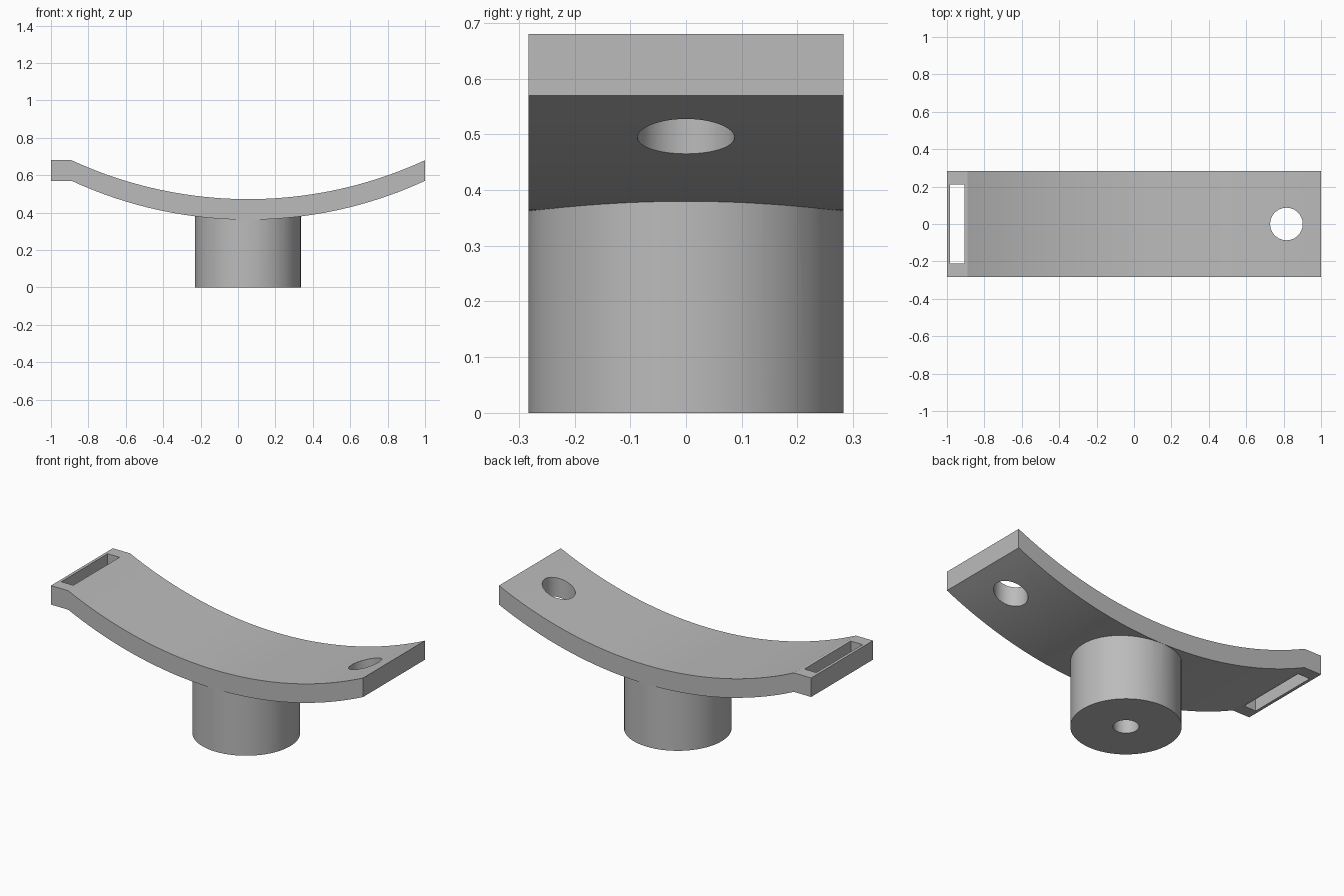
import bpy, bmesh, math

cube = bpy.data.objects.get("Cube")
if cube:
    bpy.data.objects.remove(cube, do_unlink=True)

HALF_WIDTH = 0.283
THICK = 0.11
MID_X = 0.055          # middle of the curved span
HALF_SPAN = 0.945
LOW_Z, HIGH_Z = 0.472, 0.68
SAG = HIGH_Z - LOW_Z
RADIUS = (HALF_SPAN ** 2 + SAG ** 2) / (2 * SAG)
STEPS = 40

grey = bpy.data.materials.new("plain grey")
grey.use_nodes = True
grey.diffuse_color = (0.5, 0.5, 0.5, 1)
grey.node_tree.nodes["Principled BSDF"].inputs["Base Color"].default_value = (0.5, 0.5, 0.5, 1)


def finish(bm, name):
    bmesh.ops.recalc_face_normals(bm, faces=bm.faces)
    mesh = bpy.data.meshes.new(name)
    bm.to_mesh(mesh)
    bm.free()
    mesh.materials.append(grey)
    obj = bpy.data.objects.new(name, mesh)
    bpy.context.collection.objects.link(obj)
    return obj


def cylinder(name, x, radius, z0, z1, sides=64):
    bm = bmesh.new()
    bmesh.ops.create_cone(bm, cap_ends=True, segments=sides, radius1=radius,
                          radius2=radius, depth=z1 - z0)
    bmesh.ops.translate(bm, verts=bm.verts, vec=(x, 0, (z0 + z1) / 2))
    return finish(bm, name)


def box(name, x0, x1, half_y, z0, z1):
    bm = bmesh.new()
    bmesh.ops.create_cube(bm, size=1)
    bmesh.ops.scale(bm, verts=bm.verts, vec=(x1 - x0, 2 * half_y, z1 - z0))
    bmesh.ops.translate(bm, verts=bm.verts, vec=((x0 + x1) / 2, 0, (z0 + z1) / 2))
    return finish(bm, name)


def combine(target, tool, operation):
    mod = target.modifiers.new(operation.lower(), "BOOLEAN")
    mod.operation = operation
    mod.solver = "EXACT"
    mod.object = tool
    bpy.context.view_layer.objects.active = target
    bpy.ops.object.modifier_apply(modifier=mod.name)
    bpy.data.objects.remove(tool, do_unlink=True)


# Curved strap with a short level tab at one end
max_angle = math.asin(HALF_SPAN / RADIUS)
upper = [(-1.0, HIGH_Z)]
for i in range(STEPS + 1):
    a = max_angle * (2 * i / STEPS - 1)
    upper.append((MID_X + RADIUS * math.sin(a), LOW_Z + RADIUS * (1 - math.cos(a))))
outline = upper + [(x, z - THICK) for x, z in reversed(upper)]

bm = bmesh.new()
side = bm.faces.new([bm.verts.new((x, -HALF_WIDTH, z)) for x, z in outline])
swept = bmesh.ops.extrude_face_region(bm, geom=[side], use_keep_orig=True)["geom"]
bmesh.ops.translate(bm, verts=[v for v in swept if isinstance(v, bmesh.types.BMVert)],
                    vec=(0, 2 * HALF_WIDTH, 0))
bracket = finish(bm, "curved_bracket")

# Slot in the tab and round hole at the other end
combine(bracket, box("slot_cutter", -0.983, -0.907, 0.212, 0.4, 0.9), "DIFFERENCE")
combine(bracket, cylinder("hole_cutter", 0.815, 0.087, 0.3, 0.9), "DIFFERENCE")

# Round post with a blind bore, merged into the strap
post = cylinder("post", 0.053, 0.2825, 0, 0.41)
combine(post, cylinder("bore_cutter", 0.053, 0.066, -0.1, 0.36, 48), "DIFFERENCE")
combine(bracket, post, "UNION")

bpy.ops.object.select_all(action="DESELECT")
bracket.select_set(True)
bpy.context.view_layer.objects.active = bracket
bpy.ops.object.shade_smooth_by_angle(angle=math.radians(15))
